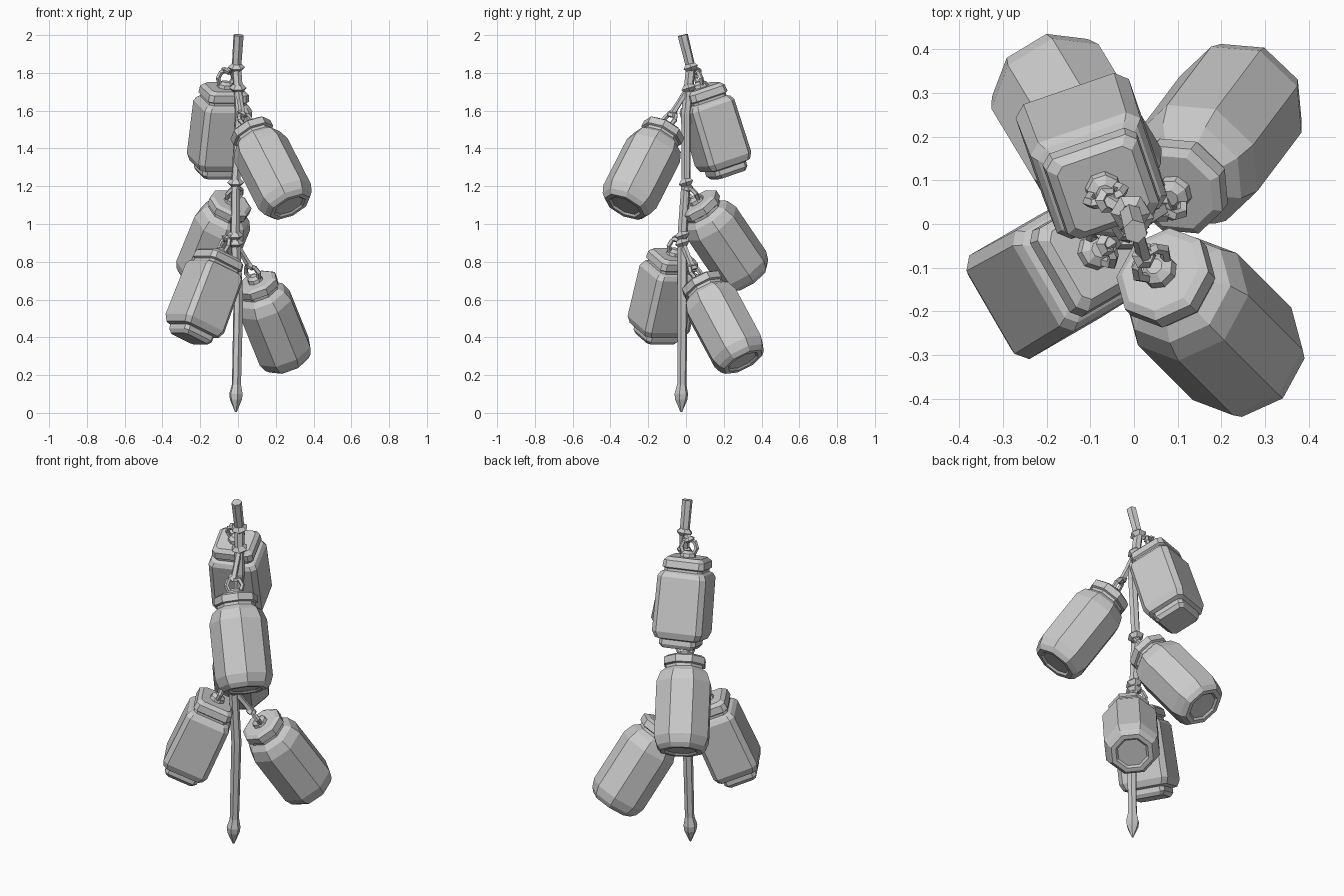
import bpy, bmesh, math
from mathutils import Vector, Matrix

if "Cube" in bpy.data.objects:
    bpy.data.objects.remove(bpy.data.objects["Cube"])


def finish(bm, name, mat=Matrix()):
    bmesh.ops.recalc_face_normals(bm, faces=bm.faces)
    me = bpy.data.meshes.new(name)
    bm.to_mesh(me)
    bm.free()
    ob = bpy.data.objects.new(name, me)
    ob.matrix_world = mat
    bpy.context.collection.objects.link(ob)
    return ob


def frame(origin, down):
    """Local z runs back up the jar, local x points the way it leans."""
    z = -Vector(down).normalized()
    x = Vector((down[0], down[1], 0))
    x = (x - z * x.dot(z)).normalized()
    m = Matrix((x, z.cross(x), z)).transposed().to_4x4()
    m.translation = origin
    return m


def skin(bm, rings):
    n = len(rings[0])
    vs = [[bm.verts.new(p) for p in r] for r in rings]
    for a, b in zip(vs, vs[1:]):
        for i in range(n):
            bm.faces.new((a[i], a[(i + 1) % n], b[(i + 1) % n], b[i]))
    bm.faces.new(vs[0])
    bm.faces.new(vs[-1])


def section(h, cut, z, depth=1):
    """Square with cut corners; cut 0.586 makes a regular octagon."""
    k = h * (1 - cut)
    return [(x * depth, y, z) for x, y in ((h, -k), (h, k), (k, h), (-k, h),
                                           (-h, k), (-h, -k), (-k, -h), (k, -h))]


def tube(name, pts, sides=6):
    """Tapered tube through (x, y, z, radius) points."""
    bm = bmesh.new()
    ps = [Vector(p[:3]) for p in pts]
    rings = []
    for i, p in enumerate(ps):
        d = ps[min(i + 1, len(ps) - 1)] - ps[max(i - 1, 0)]
        u = d.cross(Vector((0.3, 1, 0.1))).normalized()
        v = d.normalized().cross(u)
        rings.append([p + pts[i][3] * (u * math.cos(a) + v * math.sin(a))
                      for a in (math.tau * k / sides for k in range(sides))])
    skin(bm, rings)
    return finish(bm, name)


def ring(name, mat, major, minor, n=8, m=5):
    bm = bmesh.new()
    vs = [[bm.verts.new(((major + minor * math.cos(b)) * math.cos(a),
                         (major + minor * math.cos(b)) * math.sin(a), minor * math.sin(b)))
           for b in (math.tau * j / m for j in range(m))]
          for a in (math.tau * i / n for i in range(n))]
    for i in range(n):
        for j in range(m):
            bm.faces.new((vs[i][j], vs[(i + 1) % n][j],
                          vs[(i + 1) % n][(j + 1) % m], vs[i][(j + 1) % m]))
    return finish(bm, name, mat)


# Main rope with its pointed end
rope = [(0.003, -0.017, 2.0, 0.028), (-0.008, 0.025, 1.83, 0.026), (0.01, 0.0, 1.58, 0.026),
        (-0.012, 0.0, 1.22, 0.025), (-0.016, -0.02, 0.93, 0.026), (0.002, -0.018, 0.6, 0.027),
        (-0.008, -0.022, 0.15, 0.025), (-0.011, -0.025, 0.1, 0.037),
        (-0.011, -0.025, 0.07, 0.033), (-0.011, -0.025, 0.005, 0.005)]
tube("main_rope", rope)


def rope_at(z):
    for a, b in zip(rope, rope[1:]):
        if b[2] <= z <= a[2]:
            return Vector(a[:3]).lerp(Vector(b[:3]), (a[2] - z) / (a[2] - b[2]))


# Jar profiles: (half width, distance below the lid top)
ROUND = [(0.09, 0), (0.108, 0.012), (0.108, 0.05), (0.096, 0.055), (0.096, 0.07), (0.124, 0.095),
         (0.143, 0.15), (0.143, 0.45), (0.128, 0.495), (0.108, 0.518), (0.085, 0.518), (0.075, 0.508)]
SQUARE = [(0.09, 0), (0.11, 0.018), (0.114, 0.055), (0.103, 0.062), (0.103, 0.075), (0.12, 0.083),
          (0.133, 0.105), (0.137, 0.4), (0.122, 0.435), (0.1, 0.442), (0.1, 0.468), (0.085, 0.488)]

# name, profile, corner cut, depth, roll, lid centre, hanging direction, knot height
jars = [
    ("square_jar_upper", SQUARE, 0.2, 0.92, 0, (-0.07, 0.08, 1.725), (-0.10, 0.29, -0.95), 1.83),
    ("round_jar_front", ROUND, 0.586, 1, 20, (0.06, -0.11, 1.51), (0.415, -0.415, -0.81), 1.72),
    ("round_jar_back", ROUND, 0.586, 1, 0, (-0.035, 0.058, 1.12), (-0.32, 0.53, -0.78), 1.22),
    ("square_jar_lower", SQUARE, 0.2, 0.92, 0, (-0.09, -0.064, 0.84), (-0.345, -0.2, -0.915), 0.94),
    ("round_jar_lower", ROUND, 0.586, 1, -8, (0.093, 0.073, 0.70), (0.335, 0.445, -0.83), 0.90),
]
for name, prof, cut, depth, roll, top, down, kz in jars:
    m = frame(top, down)
    # Jar body, lid and foot
    bm = bmesh.new()
    skin(bm, [section(h, cut, -s, depth) for h, s in prof])
    finish(bm, name, m @ Matrix.Rotation(math.radians(roll), 4, 'Z'))
    # Lid boss and upright handle ring
    bm = bmesh.new()
    skin(bm, [section(h, 0.586, z) for h, z in ((0.04, -0.005), (0.036, 0.018), (0.018, 0.032))])
    finish(bm, name + "_boss", m)
    ring(name + "_handle", m @ Matrix.Translation((0, 0, 0.05)) @ Matrix.Rotation(math.pi / 2, 4, 'Y'),
         0.043, 0.013)
    # Knot on the rope and strand down to the handle
    k = rope_at(kz)
    ring(name + "_knot", Matrix.Translation(k) @ Matrix.Rotation(0.3, 4, 'X'), 0.026, 0.02, 6, 4)
    end = m @ Vector((0, 0, 0.09))
    tube(name + "_strand", [(*k, 0.018), (*k.lerp(end, 0.6), 0.016), (*end, 0.018)], 5)
    ring(name + "_hitch", Matrix.Translation(end) @ Matrix.Rotation(0.5, 4, 'Y'), 0.018, 0.014, 6, 4)
